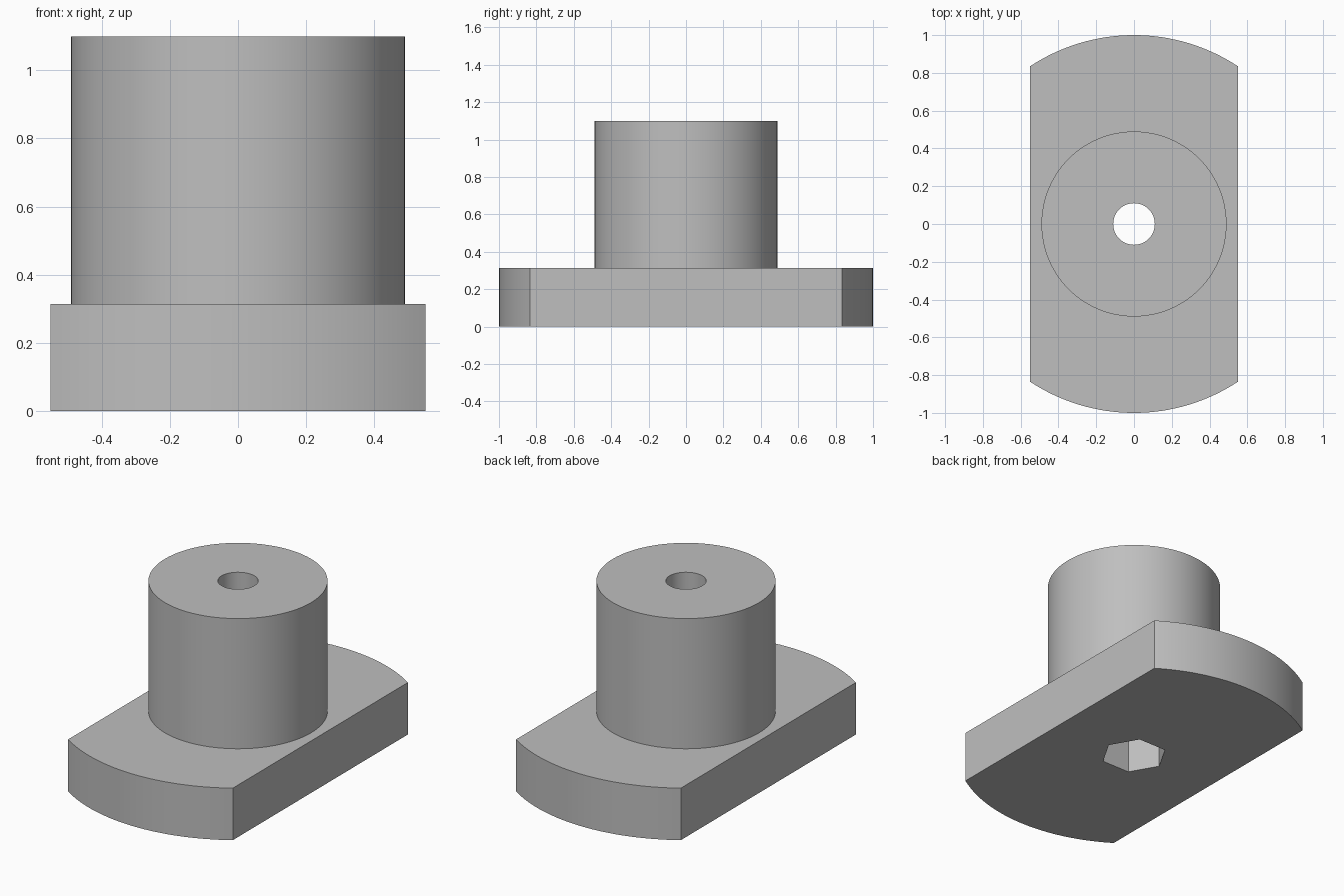
import bpy
import bmesh
import math

cube = bpy.data.objects.get("Cube")
if cube:
    bpy.data.objects.remove(cube, do_unlink=True)

GREY = (0.52, 0.52, 0.52, 1.0)
grey = bpy.data.materials.new("plain grey")
grey.use_nodes = True
grey.diffuse_color = GREY
grey.node_tree.nodes["Principled BSDF"].inputs["Base Color"].default_value = GREY

HALF_WIDTH = 0.55
BASE_TOP = 0.314
BOSS_TOP = 1.1


def prism(name, outline, bottom, top):
    """Extrude a flat outline between two heights."""
    bm = bmesh.new()
    face = bm.faces.new([bm.verts.new((x, y, bottom)) for x, y in outline])
    up = bmesh.ops.extrude_face_region(bm, geom=[face])["geom"]
    verts = [v for v in up if isinstance(v, bmesh.types.BMVert)]
    bmesh.ops.translate(bm, verts=verts, vec=(0, 0, top - bottom))
    bmesh.ops.recalc_face_normals(bm, faces=bm.faces)
    mesh = bpy.data.meshes.new(name)
    bm.to_mesh(mesh)
    bm.free()
    mesh.materials.append(grey)
    obj = bpy.data.objects.new(name, mesh)
    bpy.context.collection.objects.link(obj)
    return obj


def arc(radius, start, end, steps):
    angles = [start + (end - start) * i / steps for i in range(steps + 1)]
    return [(radius * math.cos(a), radius * math.sin(a)) for a in angles]


def ring(radius, sides):
    return arc(radius, 0, math.tau, sides)[:-1]


def combine(target, tool, operation):
    """Apply a boolean and discard the tool."""
    mod = target.modifiers.new(operation.title(), "BOOLEAN")
    mod.operation = operation
    mod.solver = "EXACT"
    mod.object = tool
    bpy.context.view_layer.objects.active = target
    bpy.ops.object.modifier_apply(modifier=mod.name)
    bpy.data.objects.remove(tool, do_unlink=True)


# Base: a disc with two parallel flats
corner = math.acos(HALF_WIDTH)
back = arc(1.0, corner, math.pi - corner, 32)
front = [(-x, -y) for x, y in back]
body = prism("flanged_spacer", back + front, 0, BASE_TOP)

# Round boss, sunk into the base so that they join cleanly
combine(body, prism("boss", ring(0.49, 96), 0.1, BOSS_TOP), "UNION")

# Through hole and hexagonal pocket underneath
combine(body, prism("bore", ring(0.11, 64), -0.1, BOSS_TOP + 0.1), "DIFFERENCE")
combine(body, prism("hex_pocket", ring(0.187, 6), -0.1, 0.28), "DIFFERENCE")

# Smooth the round walls, keep the edges crisp
bpy.ops.object.select_all(action="DESELECT")
body.select_set(True)
bpy.context.view_layer.objects.active = body
bpy.ops.object.shade_smooth_by_angle(angle=math.radians(25))
